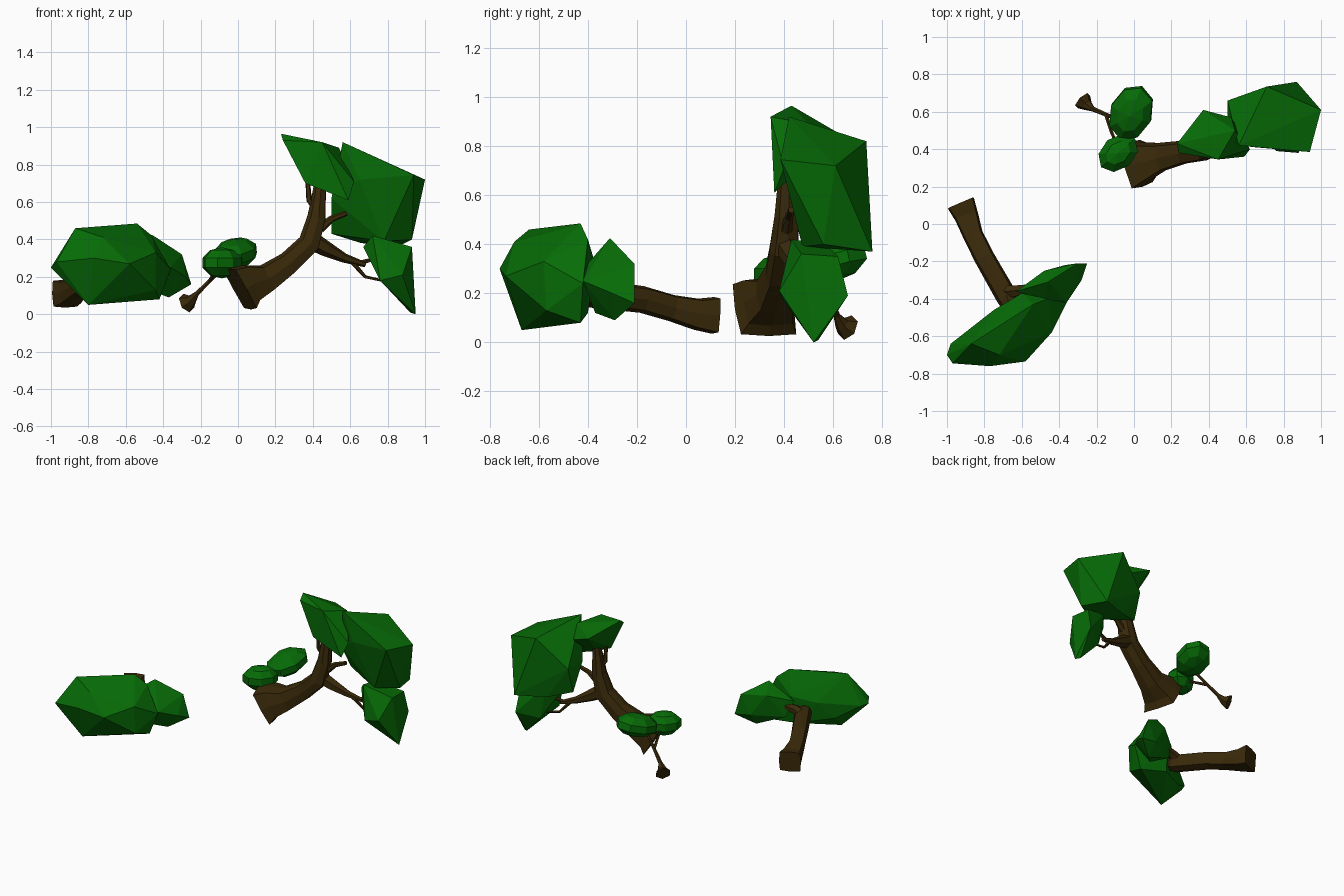
import bpy, bmesh
from math import radians, cos, sin, pi
from mathutils import Vector, Matrix, Euler


def material(name, rgb):
    m = bpy.data.materials.new(name)
    m.diffuse_color = (*rgb, 1)
    return m


LEAF = material("leaf_green", (0.002, 0.15, 0.002))
BARK = material("bark_brown", (0.042, 0.023, 0.003))


def finish(name, bm, mat):
    bmesh.ops.recalc_face_normals(bm, faces=bm.faces)
    me = bpy.data.meshes.new(name)
    bm.to_mesh(me)
    bm.free()
    me.materials.append(mat)
    ob = bpy.data.objects.new(name, me)
    bpy.context.collection.objects.link(ob)
    return ob


def limb(name, path, sides=6, box=0.0):
    """Tapered limb through (x, y, z, radius); box squares off the root end."""
    bm = bmesh.new()
    pts = [Vector(p[:3]) for p in path]
    up, rings = Vector((0, 0, 1)), []
    for i, p in enumerate(pts):
        t = (pts[min(i + 1, len(pts) - 1)] - pts[max(i - 1, 0)]).normalized()
        up = up - t * up.dot(t)
        if up.length < 0.01:
            up = t.orthogonal()
        up.normalize()
        side = t.cross(up)
        squared = box * (1 - i / (len(pts) - 1))
        ring = []
        for k in range(sides):
            a = 2 * pi * k / sides
            r = path[i][3] * (1 + (squared if k % 2 else 0))
            ring.append(bm.verts.new(p + r * (cos(a) * up + sin(a) * side)))
        rings.append(ring)
    for lo, hi in zip(rings, rings[1:]):
        for k in range(sides):
            n = (k + 1) % sides
            bm.faces.new((lo[k], lo[n], hi[n], hi[k]))
    bm.faces.new(rings[0])
    bm.faces.new(rings[-1])
    return finish(name, bm, BARK)


def blob(name, centre, half, turn, pitch):
    """Coarse faceted ellipsoid of leaves, pitched then turned about z."""
    bm = bmesh.new()
    m = (Matrix.Translation(centre)
         @ Euler((0, radians(pitch), radians(turn))).to_matrix().to_4x4()
         @ Matrix.Diagonal((*half, 1)))
    bmesh.ops.create_uvsphere(bm, u_segments=8, v_segments=5, radius=1.04, matrix=m)
    return finish(name, bm, LEAF)


def crag(name, points):
    """Angular clump of leaves: the hull of a few corners."""
    bm = bmesh.new()
    for p in points:
        bm.verts.new(p)
    res = bmesh.ops.convex_hull(bm, input=bm.verts)
    junk = [v for v in res["geom_interior"] if isinstance(v, bmesh.types.BMVert)]
    bmesh.ops.delete(bm, geom=junk, context='VERTS')
    return finish(name, bm, LEAF)


# Left tree: nearly lying trunk, stub branch and two clumps
limb("left_trunk", [(-0.925, 0.11, 0.11, 0.075), (-0.895, 0.04, 0.115, 0.064),
                    (-0.86, -0.06, 0.14, 0.054), (-0.80, -0.18, 0.175, 0.055),
                    (-0.68, -0.39, 0.20, 0.058), (-0.66, -0.45, 0.22, 0.04)],
     8, 0.3)
limb("left_branch", [(-0.70, -0.36, 0.21, 0.04), (-0.64, -0.36, 0.24, 0.035),
                     (-0.56, -0.34, 0.26, 0.02)])
crag("left_big_leaves", [(-1.0, -0.70, 0.25), (-0.97, -0.745, 0.28),
                         (-0.98, -0.64, 0.25), (-0.87, -0.64, 0.46),
                         (-0.54, -0.43, 0.485), (-0.80, -0.67, 0.05),
                         (-0.46, -0.40, 0.42), (-0.58, -0.735, 0.27),
                         (-0.77, -0.76, 0.30), (-0.72, -0.70, 0.41),
                         (-0.44, -0.57, 0.13), (-0.36, -0.42, 0.24),
                         (-0.75, -0.46, 0.28), (-0.60, -0.37, 0.32),
                         (-0.42, -0.43, 0.08), (-0.84, -0.54, 0.16),
                         (-0.44, -0.58, 0.33), (-0.62, -0.40, 0.12)])
crag("left_small_leaves", [(-0.25, -0.21, 0.16), (-0.30, -0.21, 0.32),
                           (-0.28, -0.30, 0.20), (-0.36, -0.42, 0.25),
                           (-0.37, -0.29, 0.09), (-0.46, -0.31, 0.425),
                           (-0.48, -0.25, 0.34), (-0.63, -0.36, 0.30),
                           (-0.45, -0.37, 0.12), (-0.58, -0.33, 0.18),
                           (-0.48, -0.42, 0.30), (-0.37, -0.22, 0.18)])

# Right tree: wide squared root, trunk bending upright
limb("right_trunk", [(0.01, 0.32, 0.135, 0.126), (0.06, 0.335, 0.165, 0.105),
                     (0.15, 0.36, 0.192, 0.076), (0.27, 0.385, 0.275, 0.062),
                     (0.38, 0.40, 0.38, 0.06), (0.42, 0.41, 0.52, 0.05),
                     (0.435, 0.41, 0.66, 0.036), (0.44, 0.42, 0.74, 0.025)],
     8, 0.32)

# Right tree: side branches and twigs
limb("low_branch", [(0.40, 0.41, 0.39, 0.05), (0.47, 0.43, 0.35, 0.042),
                    (0.57, 0.46, 0.30, 0.025), (0.68, 0.49, 0.265, 0.014)])
limb("low_twig_upper", [(0.64, 0.48, 0.27, 0.014), (0.71, 0.50, 0.29, 0.011),
                        (0.77, 0.51, 0.30, 0.008)], 5)
limb("low_twig_lower", [(0.61, 0.47, 0.28, 0.014), (0.68, 0.50, 0.20, 0.009),
                        (0.77, 0.52, 0.18, 0.007)], 5)
limb("middle_branch", [(0.44, 0.41, 0.46, 0.026), (0.50, 0.42, 0.51, 0.018),
                       (0.58, 0.43, 0.54, 0.014)])
limb("left_twig", [(0.42, 0.41, 0.56, 0.022), (0.38, 0.40, 0.61, 0.016),
                   (0.37, 0.40, 0.74, 0.012)], 5)

# Right tree: three angular clumps
crag("top_leaves", [(0.23, 0.43, 0.965), (0.24, 0.38, 0.93), (0.36, 0.36, 0.70),
                    (0.45, 0.345, 0.92), (0.54, 0.50, 0.89), (0.37, 0.61, 0.86),
                    (0.45, 0.40, 0.67), (0.59, 0.36, 0.61), (0.62, 0.40, 0.71),
                    (0.52, 0.57, 0.80)])
crag("big_leaves", [(0.56, 0.42, 0.92), (1.0, 0.61, 0.72), (0.94, 0.385, 0.745),
                    (0.93, 0.56, 0.40), (0.87, 0.76, 0.37), (0.50, 0.66, 0.62),
                    (0.50, 0.60, 0.43), (0.71, 0.735, 0.82), (0.66, 0.68, 0.38),
                    (0.65, 0.41, 0.72), (0.50, 0.49, 0.62), (0.78, 0.475, 0.39)])
crag("low_leaves", [(0.95, 0.52, 0.0), (0.92, 0.54, 0.01), (0.93, 0.66, 0.19),
                    (0.92, 0.62, 0.35), (0.93, 0.47, 0.36), (0.72, 0.43, 0.42),
                    (0.67, 0.48, 0.36), (0.76, 0.39, 0.18), (0.88, 0.38, 0.21),
                    (0.74, 0.57, 0.40), (0.79, 0.57, 0.15)])

# Back sapling: flared foot, thin stem and two small clumps
limb("sapling_stem", [(-0.275, 0.66, 0.06, 0.054), (-0.25, 0.635, 0.075, 0.03),
                      (-0.22, 0.615, 0.11, 0.014), (-0.15, 0.585, 0.18, 0.011),
                      (-0.06, 0.55, 0.27, 0.01)])
limb("sapling_twig", [(-0.15, 0.585, 0.18, 0.011), (-0.12, 0.49, 0.23, 0.009),
                      (-0.09, 0.42, 0.27, 0.008)], 5)
blob("sapling_big_leaves", (-0.015, 0.595, 0.325), (0.155, 0.115, 0.075), 68, -15)
blob("sapling_small_leaves", (-0.085, 0.38, 0.275), (0.12, 0.09, 0.08), 40, 0)
